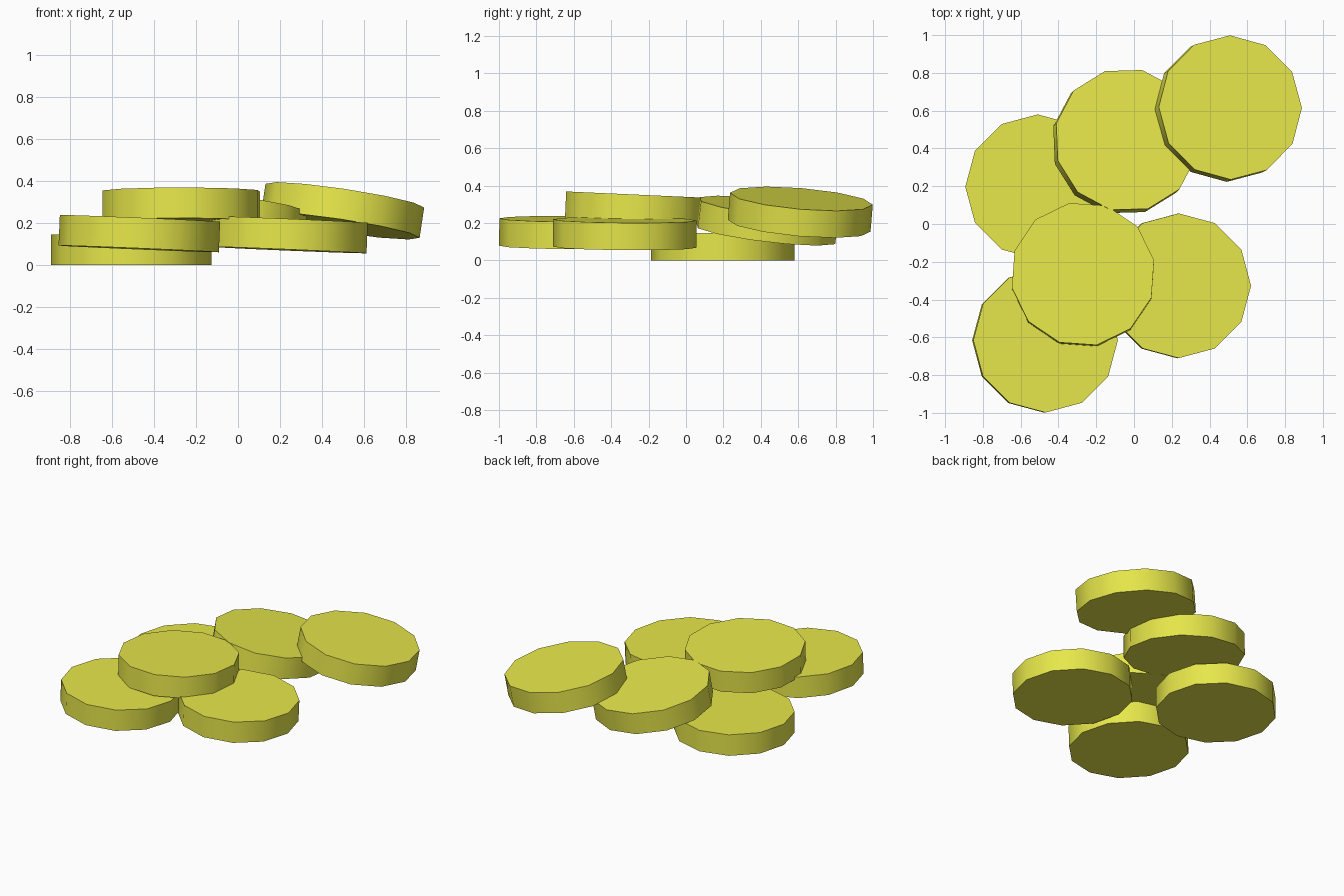
import bpy
from math import radians
from mathutils import Vector, Matrix

if "Cube" in bpy.data.objects:
    bpy.data.objects.remove(bpy.data.objects["Cube"])

RADIUS, THICK, SIDES = 0.383, 0.146, 12

gold = bpy.data.materials.new("yellow_metal")
gold.diffuse_color = (0.8, 0.8, 0.07, 1)
gold.use_nodes = True
gold.node_tree.nodes["Principled BSDF"].inputs["Base Color"].default_value = gold.diffuse_color


def disc(name, top_centre, lean=(0, 0), turn=0):
    """Twelve-sided disc; lean is the x, y slope of its upward normal."""
    normal = Vector((lean[0], lean[1], 1)).normalized()
    tilt = Vector((0, 0, 1)).rotation_difference(normal).to_matrix().to_4x4()
    bpy.ops.mesh.primitive_cylinder_add(vertices=SIDES, radius=RADIUS, depth=THICK)
    ob = bpy.context.object
    ob.name = name
    centre = Vector(top_centre) - normal * THICK / 2
    ob.matrix_world = (Matrix.Translation(centre) @ tilt
                       @ Matrix.Rotation(radians(turn), 4, 'Z'))
    ob.data.materials.append(gold)
    # smooth round the rim, crisp at the flat faces
    bpy.ops.object.shade_smooth_by_angle(angle=radians(40))
    return ob


# Loose pile: one coin flat on the ground, the others leaning on it
disc("ground_coin", (-0.51, 0.197, THICK))
disc("back_middle_coin", (-0.04, 0.445, 0.285), (0.11, 0.12), 17)
disc("back_right_coin", (0.51, 0.617, 0.33), (0.15, 0.085))
disc("front_left_coin", (-0.468, -0.615, 0.222), (0.042, 0.008))
disc("front_right_coin", (0.237, -0.327, 0.217), (0.042, 0.008))
disc("top_coin", (-0.27, -0.265, 0.352), (0.0, 0.045), 11)
